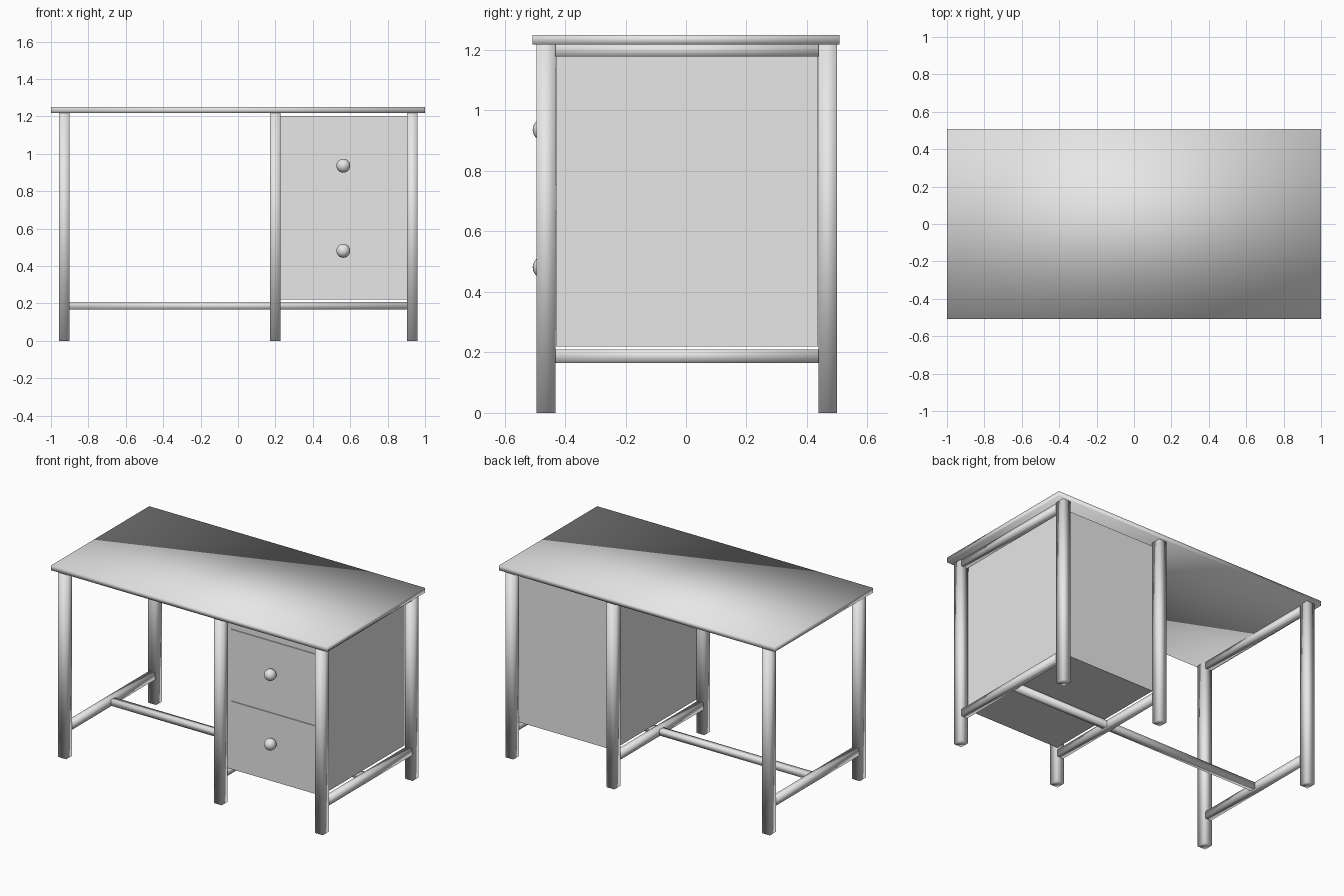
import bpy
import bmesh
from mathutils import Vector, Matrix

old = bpy.data.objects.get("Cube")
if old:
    bpy.data.objects.remove(old, do_unlink=True)

grey = bpy.data.materials.new("plain grey")
grey.use_nodes = True
colour = (0.8, 0.8, 0.8, 1)
grey.diffuse_color = colour
grey.node_tree.nodes["Principled BSDF"].inputs["Base Color"].default_value = colour


def finish(name, bm, smooth):
    mesh = bpy.data.meshes.new(name)
    for face in bm.faces:
        face.smooth = smooth
    bm.to_mesh(mesh)
    bm.free()
    mesh.materials.append(grey)
    obj = bpy.data.objects.new(name, mesh)
    bpy.context.collection.objects.link(obj)
    return obj


def box(name, low, high, smooth=False):
    """Box between two opposite corners."""
    low, high = Vector(low), Vector(high)
    bm = bmesh.new()
    bmesh.ops.create_cube(bm, size=1)
    bmesh.ops.scale(bm, vec=high - low, verts=bm.verts)
    bmesh.ops.translate(bm, vec=(low + high) / 2, verts=bm.verts)
    return finish(name, bm, smooth)


def knob(name, x, y, z, radius):
    """Round knob with a short stem reaching back to the drawer."""
    bm = bmesh.new()
    bmesh.ops.create_uvsphere(bm, u_segments=24, v_segments=12, radius=radius,
                              matrix=Matrix.Translation((x, y, z)))
    turn = Matrix.Rotation(1.5708, 4, "X")
    bmesh.ops.create_cone(bm, cap_ends=True, segments=16, depth=0.05,
                          radius1=radius * 0.5, radius2=radius * 0.5,
                          matrix=Matrix.Translation((x, y + 0.03, z)) @ turn)
    return finish(name, bm, True)


TOP_LOW, TOP_HIGH = 1.218, 1.25
FRONT, BACK = -0.463, 0.469
HALF_LEG = 0.029
COLUMNS = {"right": -0.929, "middle": 0.199, "left": 0.932}

# Table top, with softly shaded edges
box("table_top", (-1, -0.508, TOP_LOW), (1, 0.508, TOP_HIGH), True)

# Legs and the front-to-back rails joining each pair
for side, x in COLUMNS.items():
    for end, y in (("front", FRONT), ("back", BACK)):
        box(f"{end}_{side}_leg", (x - HALF_LEG, y - 0.031, 0),
            (x + HALF_LEG, y + 0.031, TOP_LOW), True)
    for level, low, high in (("lower", 0.165, 0.21), ("upper", 1.178, TOP_LOW)):
        box(f"{level}_{side}_rail", (x - 0.022, FRONT, low),
            (x + 0.022, BACK, high), True)

# Long stretcher between the lower rails
box("stretcher", (COLUMNS["right"], -0.02, 0.168),
    (COLUMNS["left"], 0.02, 0.207), True)

# Drawer cabinet
box("cabinet", (0.225, -0.43, 0.22), (0.904, 0.436, 1.198))

# Drawer fronts and knobs
for name, low, high, knob_z in (("upper", 0.754, 1.139, 0.936),
                                ("lower", 0.275, 0.668, 0.481)):
    box(f"{name}_drawer_front", (0.254, -0.436, low), (0.882, -0.42, high))
    knob(f"{name}_drawer_knob", 0.563, -0.47, knob_z, 0.037)
